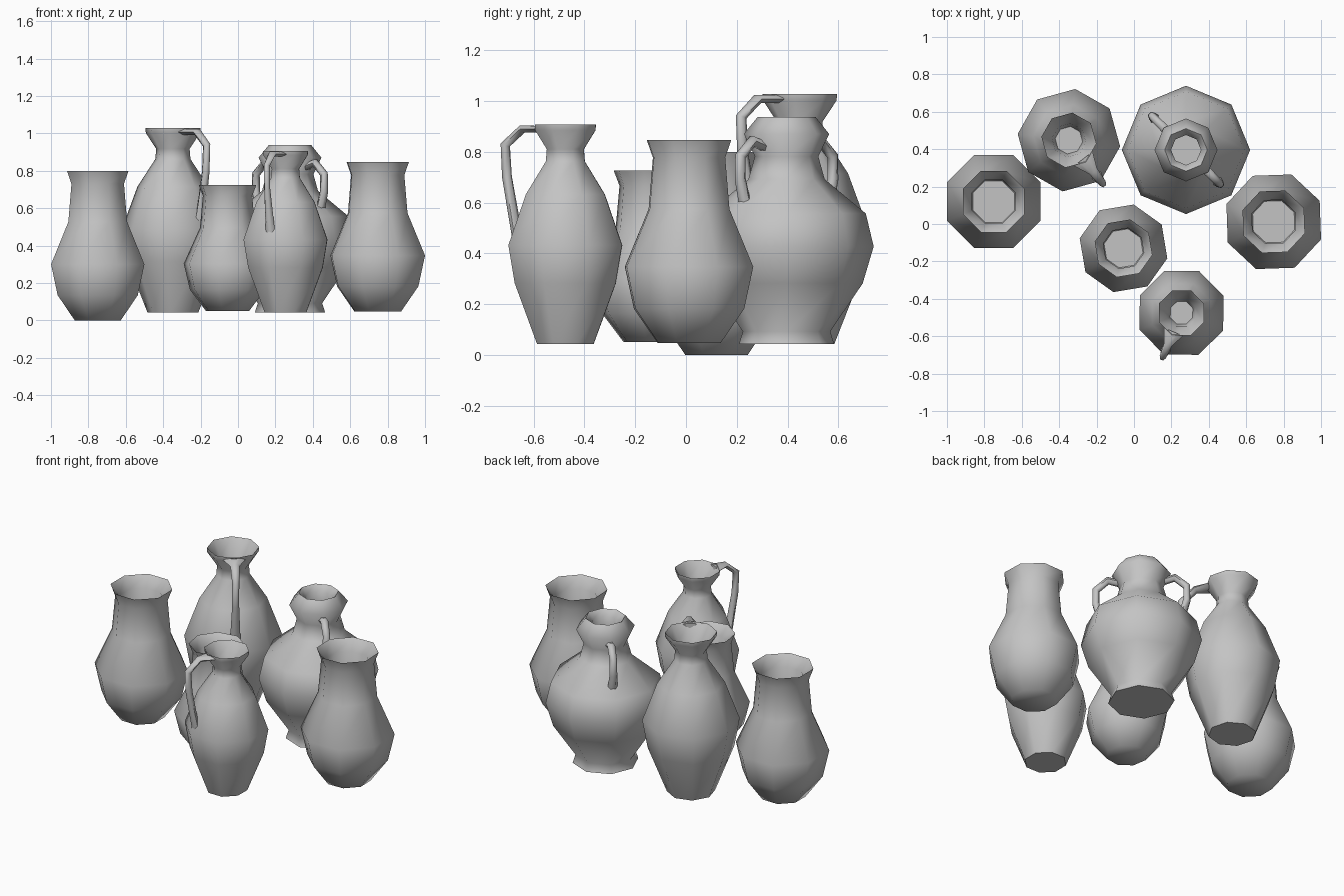
import bpy, bmesh, math
from mathutils import Vector

cube = bpy.data.objects.get("Cube")
if cube:
    bpy.data.objects.remove(cube, do_unlink=True)

# Single clay colour
clay = bpy.data.materials.new("grey_clay")
GREY = (0.55, 0.55, 0.55, 1)
clay.use_nodes = True
clay.diffuse_color = GREY
clay.node_tree.nodes["Principled BSDF"].inputs["Base Color"].default_value = GREY


def finish(bm, name, place, turn, scale):
    bmesh.ops.recalc_face_normals(bm, faces=bm.faces)
    mesh = bpy.data.meshes.new(name)
    bm.to_mesh(mesh)
    bm.free()
    mesh.materials.append(clay)
    ob = bpy.data.objects.new(name, mesh)
    bpy.context.collection.objects.link(ob)
    ob.location = place
    ob.rotation_euler.z = math.radians(turn)
    ob.scale = scale
    bpy.ops.object.select_all(action='DESELECT')
    ob.select_set(True)
    bpy.context.view_layer.objects.active = ob
    bpy.ops.object.shade_smooth_by_angle(angle=math.radians(62))


def skin(bm, rings):
    """Bridge successive vertex rings and cap both ends."""
    n = len(rings[0])
    for a, b in zip(rings, rings[1:]):
        for i in range(n):
            j = (i + 1) % n
            bm.faces.new((a[i], a[j], b[j], b[i]))
    bm.faces.new(rings[0])
    bm.faces.new(rings[-1])


def pot(name, profile, place, turn, scale=(1, 1, 1)):
    """Eight-sided lathe: up the outside, over the rim, down to the inner floor."""
    bm = bmesh.new()
    rings = []
    for r, z in profile:
        rings.append([bm.verts.new((r * math.cos(k * math.pi / 4),
                                    r * math.sin(k * math.pi / 4), z)) for k in range(8)])
    skin(bm, rings)
    finish(bm, name, place, turn, scale)


def handle(name, path, place, turn, scale=(1, 1, 1), sides=6):
    """Strap swept along (radius, height, width, thickness) points."""
    bm = bmesh.new()
    pts = [Vector((p[0], 0, p[1])) for p in path]
    rings = []
    for i, p in enumerate(path):
        along = (pts[min(i + 1, len(pts) - 1)] - pts[max(i - 1, 0)]).normalized()
        side = Vector((0, 1, 0))
        out = along.cross(side)
        ring = []
        for k in range(sides):
            a = math.tau * k / sides
            ring.append(bm.verts.new(pts[i] + side * math.cos(a) * p[2] / 2
                                     + out * math.sin(a) * p[3] / 2))
        rings.append(ring)
    skin(bm, rings)
    finish(bm, name, place, turn, scale)


# Profiles as (radius, height)
VASE = [(.133, 0), (.232, .135), (.27, .3), (.17, .527), (.152, .73), (.178, .8),
        (.125, .735), (.14, .55), (.12, .5)]
JUG = [(.12, 0), (.215, .24), (.242, .39), (.168, .59), (.083, .72), (.079, .768),
       (.128, .842), (.13, .865), (.08, .79), (.065, .71)]
AMPHORA = [(.188, 0), (.172, .05), (.30, .24), (.343, .385), (.312, .515), (.15, .65),
           (.125, .74), (.168, .828), (.114, .895), (.08, .86), (.085, .77)]

JUG_HANDLE = [(.11, .847, .11, .03), (.185, .847, .045, .035), (.257, .785, .035, .04),
              (.25, .66, .035, .04), (.205, .42, .055, .04)]
AMPHORA_HANDLE = [(.10, .77, .05, .04), (.19, .80, .045, .045), (.257, .74, .042, .045),
                  (.258, .65, .045, .045), (.225, .53, .06, .045)]

# Plain vases
pot("left_vase", VASE, (-.75, .12, 0), 22.5)
pot("right_vase", VASE, (.747, .012, .047), 24.5)
pot("small_middle_vase", VASE, (-.056, -.13, .05), 32, (.89, .89, .844))

# One-handled jugs: the handle leaves the rim at a corner
for name, place, turn, s in (("tall_back_jug", (-.348, .448, .042), -52, 1.14),
                             ("front_jug", (.254, -.475, .042), -113, 1.0)):
    pot(name, JUG, place, turn, (s, s, s))
    handle(name + "_handle", JUG_HANDLE, place, turn, (s, s, s))

# Two-handled amphora
SPOT = (.278, .396, .042)
pot("amphora", AMPHORA, SPOT, 0)
for label, turn in (("right_back", 135), ("left_front", -45)):
    handle("amphora_handle_" + label, AMPHORA_HANDLE, SPOT, turn)
